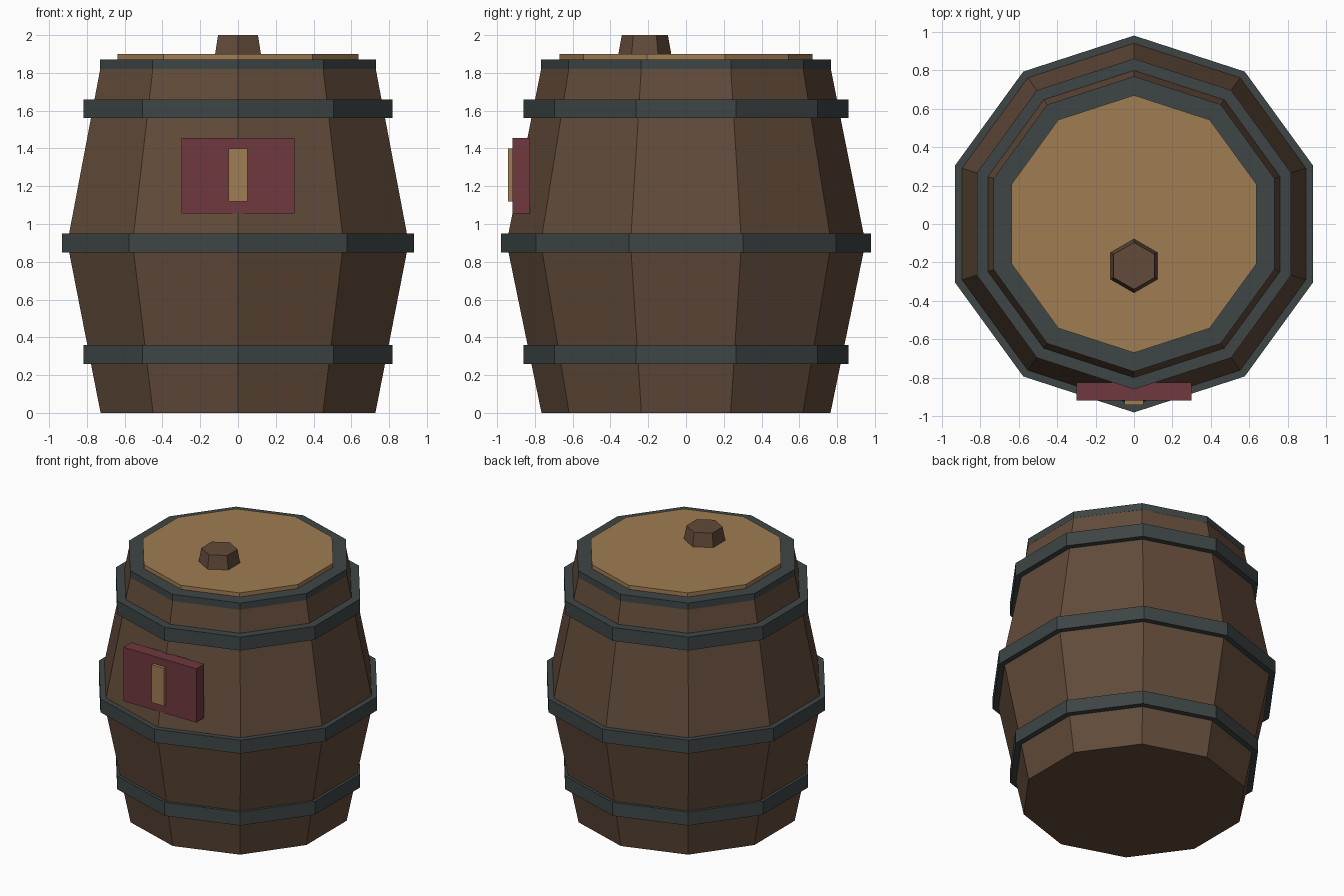
import bpy, bmesh, math

if "Cube" in bpy.data.objects:
    bpy.data.objects.remove(bpy.data.objects["Cube"])


def material(name, rgb):
    """Flat colour given as 0-255 sRGB, stored as linear."""
    lin = [((c / 255 + 0.055) / 1.055) ** 2.4 for c in rgb]
    m = bpy.data.materials.new(name)
    m.diffuse_color = (*lin, 1)
    m.use_nodes = True
    m.node_tree.nodes["Principled BSDF"].inputs["Base Color"].default_value = m.diffuse_color
    return m


WOOD = material("dark_wood", (98, 75, 58))
PALE = material("pale_wood", (160, 125, 83))
IRON = material("dark_iron", (62, 69, 69))
RED = material("dull_red", (112, 56, 62))


def finish(name, bm, mat):
    bmesh.ops.recalc_face_normals(bm, faces=bm.faces)
    me = bpy.data.meshes.new(name)
    bm.to_mesh(me)
    bm.free()
    me.materials.append(mat)
    ob = bpy.data.objects.new(name, me)
    bpy.context.collection.objects.link(ob)
    return ob


def lathe(name, profile, sides, mat, centre_y=0.0, closed=False):
    """Flat-sided turning of (radius, z) points, one corner facing front."""
    bm = bmesh.new()
    rings = []
    for r, z in profile:
        angles = [2 * math.pi * i / sides - math.pi / 2 for i in range(sides)]
        rings.append([bm.verts.new((r * math.cos(a), centre_y + r * math.sin(a), z))
                      for a in angles])
    pairs = list(zip(rings, rings[1:]))
    if closed:
        pairs.append((rings[-1], rings[0]))
    else:
        bm.faces.new(rings[0])
        bm.faces.new(rings[-1])
    for a, b in pairs:
        for i in range(sides):
            j = (i + 1) % sides
            bm.faces.new((a[i], a[j], b[j], b[i]))
    return finish(name, bm, mat)


def box(name, lo, hi, mat):
    bm = bmesh.new()
    bmesh.ops.create_cube(bm, size=1)
    for v in bm.verts:
        v.co = [(a + b) / 2 + c * (b - a) for a, b, c in zip(lo, hi, v.co)]
    return finish(name, bm, mat)


# Bulging ten-sided body
lathe("barrel_body", [(0.765, 0), (0.95, 0.9), (0.765, 1.83)], 10, WOOD)

# Iron hoops around the body
for name, radius, inner, z in (("lower_hoop", 0.86, 0.80, 0.26),
                               ("middle_hoop", 0.98, 0.92, 0.85),
                               ("upper_hoop", 0.86, 0.79, 1.56)):
    lathe(name, [(radius, z), (radius, z + 0.1), (inner, z + 0.1), (inner, z)],
          10, IRON, closed=True)

# Rim, lid and six-sided bung
lathe("top_rim", [(0.768, 1.82), (0.768, 1.87)], 10, IRON)
lathe("lid", [(0.67, 1.87), (0.67, 1.90)], 10, PALE)
lathe("bung", [(0.14, 1.90), (0.122, 2.0)], 6, WOOD, centre_y=-0.218)

# Label board with a pale strip on the front
box("label_board", (-0.30, -0.918, 1.055), (0.30, -0.825, 1.455), RED)
box("label_strip", (-0.05, -0.942, 1.12), (0.05, -0.918, 1.40), PALE)
